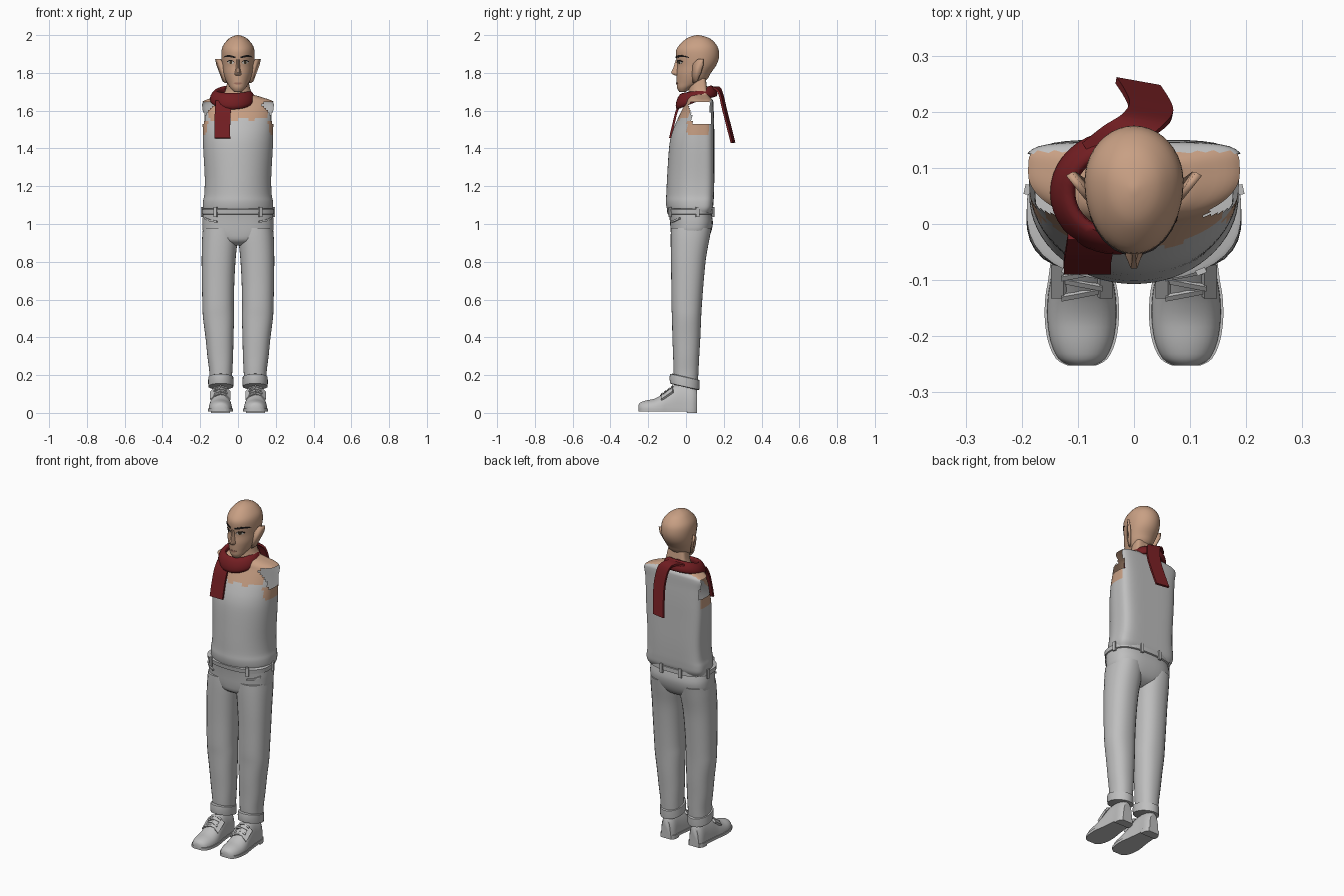
import bpy, bmesh, math
from mathutils import Vector as V

if "Cube" in bpy.data.objects:
    bpy.data.objects.remove(bpy.data.objects["Cube"])


def material(name, rgb):
    m = bpy.data.materials.new(name)
    m.diffuse_color = (*rgb, 1)
    m.use_nodes = True
    m.node_tree.nodes["Principled BSDF"].inputs["Base Color"].default_value = m.diffuse_color
    return m


SKIN = material("skin", (0.58, 0.35, 0.23))
CLOTH = material("grey cloth", (0.52, 0.52, 0.52))
RED = material("scarf red", (0.17, 0.013, 0.016))
BLACK = material("brow black", (0.012, 0.01, 0.01))
WHITE = material("eye white", (0.62, 0.58, 0.52))
IRIS = material("iris brown", (0.06, 0.04, 0.02))
LIP = material("lip", (0.36, 0.17, 0.12))


def finish(name, bm, mats, angle=40, rule=None):
    bmesh.ops.recalc_face_normals(bm, faces=bm.faces)
    for f in bm.faces:
        f.smooth = True
        if rule:
            f.material_index = rule(f.calc_center_median())
    me = bpy.data.meshes.new(name)
    bm.to_mesh(me)
    bm.free()
    me.set_sharp_from_angle(angle=math.radians(angle))
    for m in mats:
        me.materials.append(m)
    ob = bpy.data.objects.new(name, me)
    bpy.context.collection.objects.link(ob)
    return ob


def loft(rings, closed=False, caps=(True, True)):
    bm = bmesh.new()
    rows = [[bm.verts.new(p) for p in r] for r in rings]
    n = len(rows[0])
    pairs = list(zip(rows, rows[1:])) + ([(rows[-1], rows[0])] if closed else [])
    for a, b in pairs:
        for i in range(n):
            j = (i + 1) % n
            bm.faces.new((a[i], a[j], b[j], b[i]))
    if not closed:
        if caps[0]:
            bm.faces.new(rows[0])
        if caps[1]:
            bm.faces.new(rows[-1])
    return bm


def spline(keys, steps):
    """Smooth rows of numbers through the keys (Catmull-Rom)."""
    out = []
    k = [keys[0]] + keys + [keys[-1]]
    for a, b, c, d in zip(k, k[1:], k[2:], k[3:]):
        for s in range(steps):
            t = s / steps
            out.append(tuple(0.5 * (2 * q + (r - p) * t + (2 * p - 5 * q + 4 * r - u) * t * t
                                    + (3 * q - p - 3 * r + u) * t ** 3)
                             for p, q, r, u in zip(a, b, c, d)))
    return out + [tuple(keys[-1])]


def ring(z, cx, rx, yf, yb, mid=0.5, pf=2, pb=2, n=40):
    """Level body section: front and back halves with their own squareness."""
    ym = yf + mid * (yb - yf)
    pts = []
    for i in range(n):
        a = math.tau * i / n
        c, s = math.cos(a), math.sin(a)
        p = pb if s > 0 else pf
        r = (abs(c) ** p + abs(s) ** p) ** (-1 / p)
        pts.append(V((cx + rx * r * c, ym + r * s * ((yb - ym) if s > 0 else (ym - yf)), z)))
    return pts


def ribbon(name, pts, widths, mat, thick=0.012):
    rings = []
    for i, p in enumerate(pts):
        t = V(pts[min(i + 1, len(pts) - 1)]) - V(pts[max(i - 1, 0)])
        w = V(widths[i])
        n = t.cross(w).normalized() * thick / 2
        p = V(p)
        rings.append([p - w - n, p + w - n, p + w + n, p - w + n])
    return finish(name, loft(rings), [mat])


# Head: z, half width, front y, back y
head_rows = spline([(1.70, .022, -.036, .0), (1.72, .04, -.047, .03), (1.745, .056, -.049, .085),
                    (1.77, .068, -.05, .115), (1.80, .077, -.05, .132), (1.84, .084, -.046, .16),
                    (1.88, .088, -.052, .174), (1.92, .087, -.052, .173), (1.95, .076, -.033, .16),
                    (1.98, .05, .0, .13), (1.994, .025, .03, .095), (2.0, .004, .057, .067)], 3)
finish("head", loft([ring(z, 0, rx, f, b, .56) for z, rx, f, b in head_rows]), [SKIN], 60)


def face_y(x, z):
    for a, b in zip(head_rows, head_rows[1:]):
        if a[0] <= z <= b[0]:
            t = (z - a[0]) / (b[0] - a[0])
            rx, f, k = (a[i] + t * (b[i] - a[i]) for i in (1, 2, 3))
            ym = f + .56 * (k - f)
            return ym - (ym - f) * math.sqrt(max(0, 1 - (x / rx) ** 2))
    return 0


def face_plate(name, strip, mat, lift, s=1):
    """Thin painted plate on the face; strip holds x, low z, high z."""
    rings = []
    for x, lo, hi in strip:
        a, b = face_y(x, lo), face_y(x, hi)
        rings.append([V((s * x, a - lift, lo)), V((s * x, b - lift, hi)),
                      V((s * x, b + .003, hi)), V((s * x, a + .003, lo))])
    finish(name, loft(rings), [mat])


for s in (-1, 1):
    face_plate("eyebrow", [(.014, 1.878, 1.886), (.035, 1.882, 1.893), (.055, 1.885, 1.895),
                           (.068, 1.884, 1.890), (.078, 1.880, 1.883)], BLACK, .004, s)
    face_plate("eye_white", [(.02, 1.853, 1.855), (.028, 1.848, 1.862), (.038, 1.846, 1.865),
                             (.048, 1.849, 1.863), (.056, 1.855, 1.858)], WHITE, .002, s)
    face_plate("iris", [(.031, 1.851, 1.860), (.035, 1.847, 1.864), (.041, 1.847, 1.864),
                        (.045, 1.851, 1.860)], IRIS, .003, s)
    face_plate("eyelid", [(.019, 1.854, 1.857), (.028, 1.861, 1.865), (.038, 1.864, 1.869),
                          (.048, 1.862, 1.867), (.058, 1.857, 1.861)], BLACK, .004, s)
    # Pointed ear flaring out and back
    bm = bmesh.new()
    bm.faces.new([bm.verts.new((s * x, y, z)) for x, y, z in [
        (.080, .035, 1.845), (.075, .032, 1.79), (.066, .036, 1.745), (.082, .055, 1.755),
        (.098, .075, 1.80), (.114, .087, 1.84), (.121, .086, 1.873), (.102, .062, 1.872)]])
    finish("ear", bm, [SKIN]).modifiers.new("thick", "SOLIDIFY").thickness = .012
face_plate("mouth", [(-.024, 1.744, 1.746), (-.01, 1.739, 1.750), (0, 1.738, 1.749),
                     (.01, 1.739, 1.750), (.024, 1.744, 1.746)], LIP, .003)

# Nose: z, half width, tip y
nose = [(1.785, .012, -.056), (1.793, .018, -.073), (1.803, .016, -.079),
        (1.83, .010, -.066), (1.87, .008, -.054)]
finish("nose", loft([[V((-w, -.035, z)), V((-w, face_y(w, z) - .003, z)), V((-w * .35, y, z)),
                      V((w * .35, y, z)), V((w, face_y(w, z) - .003, z)), V((w, -.035, z))]
                     for z, w, y in nose]), [SKIN], 50)

# Torso: hollow vest, bare shoulders and neck, open armholes
torso_rows = spline([(1.06, .178, -.092, .130), (1.085, .186, -.102, .142), (1.12, .185, -.107, .146),
                     (1.16, .178, -.104, .148), (1.25, .176, -.100, .150), (1.40, .184, -.090, .150),
                     (1.47, .186, -.078, .150), (1.53, .187, -.056, .149), (1.59, .190, -.028, .147),
                     (1.635, .194, -.006, .146), (1.655, .175, .000, .142), (1.675, .115, .005, .125),
                     (1.695, .072, .012, .115), (1.77, .054, .010, .105)], 4)
bm = loft([ring(z, 0, rx, f, b, .62, 2, 5, 64) for z, rx, f, b in torso_rows], caps=(False, False))
holes = [f for f in bm.faces for c in [f.calc_center_median()]
         if abs(c.x) > .13 and 1.53 < c.z < 1.645 and .02 + .25 * (1.6 - c.z) < c.y < .128]
bmesh.ops.delete(bm, geom=holes, context='FACES')


def bare(c):
    x = abs(c.x)
    neckline = c.y < .05 and x < .155 and c.z > 1.535 + .03 * abs(math.sin(c.x * 32 - 2.4))
    underarm = x > .15 and 1.47 < c.z < 1.54 and .005 < c.y < .125
    shoulder = c.z > 1.642 and c.y < .128 and (x < .13 or c.y > .03)
    return 0 if neckline or underarm or shoulder else 1


finish("torso", bm, [SKIN, CLOTH], 50, bare)

# Trousers: seat, waistband, belt loops, pocket edges
seat = spline([(.885, .05, -.03, .06), (.91, .12, -.07, .105), (.95, .18, -.080, .130),
               (1.0, .188, -.084, .142), (1.04, .186, -.088, .138), (1.08, .18, -.094, .13)], 3)
finish("trouser_seat", loft([ring(z, 0, rx, f, b, .5, 2.5, 2.8) for z, rx, f, b in seat]), [CLOTH])
band = [(1.05, .184, -.092, .138), (1.053, .191, -.098, .144),
        (1.078, .191, -.102, .144), (1.081, .184, -.096, .138)]
finish("waistband", loft([ring(z, 0, rx, f, b, .5, 2.4, 2.8) for z, rx, f, b in band]), [CLOTH])
loop_ring = ring(1.065, 0, .193, -.103, .146, .5, 2.4, 2.8)
for i in (2, 8, 12, 18, 26, 34):
    p = loop_ring[i]
    w = (loop_ring[i + 1] - loop_ring[i - 1]).normalized() * .009
    ribbon("belt_loop", [p - V((0, 0, .028)), p + V((0, 0, .026))], [w, w], CLOTH, .01)

for s in (-1, 1):
    ribbon("pocket_edge", [(s * .11, -.073, 1.012), (s * .145, -.056, 1.018), (s * .172, -.03, 1.03)],
           [(0, 0, .005)] * 3, CLOTH, .016)
    # Trouser leg: z, centre x, half width, front y, back y
    leg = spline([(.15, .091, .058, -.062, .062), (.22, .091, .061, -.066, .066),
                  (.30, .094, .068, -.068, .070), (.40, .098, .074, -.072, .076),
                  (.50, .103, .082, -.074, .080), (.57, .105, .083, -.077, .084),
                  (.70, .105, .086, -.078, .094), (.82, .102, .090, -.080, .106),
                  (.92, .096, .094, -.081, .124), (.98, .095, .090, -.080, .135)], 4)
    finish("trouser_leg", loft([ring(z, s * cx, rx, f, b, .5, 2.3, 2.3, 28)
                                for z, cx, rx, f, b in leg]), [CLOTH])
    # Rolled cuff, lower at the back
    cuff = [(.135, .056, -.07, .06), (.138, .066, -.084, .07), (.165, .067, -.088, .072),
            (.188, .066, -.084, .072), (.192, .056, -.07, .06)]
    rings = [ring(z, s * .091, rx, f, b, n=28) for z, rx, f, b in cuff]
    for p in [p for r in rings for p in r]:
        p.z -= .22 * p.y
    finish("trouser_cuff", loft(rings), [CLOTH])

    # Shoe: y, half width, height
    shoe = spline([(-.252, .022, .042), (-.24, .042, .056), (-.21, .056, .066), (-.17, .062, .074),
                   (-.13, .061, .094), (-.10, .056, .118), (-.06, .051, .145), (-.01, .046, .15),
                   (.035, .044, .14), (.058, .030, .12)], 3)
    rings = []
    for y, w, h in shoe:
        arc = [math.pi * i / 16 for i in range(17)]
        rings.append([V((s * .093 + w * math.cos(a), y, .015 + (h - .015) * math.sin(a) ** .8))
                      for a in arc])
    finish("shoe_upper", loft(rings), [CLOTH], 50)
    # Sole and heel
    for name, lo, hi, y0 in (("shoe_sole", .008, .024, -1), ("shoe_heel", 0, .022, -.005)):
        rows = [(y, w) for y, w, h in shoe if y > y0]
        finish(name, loft([[V((s * .093 + q * (w + .004), y, z)) for q, z in
                            ((-1, lo), (1, lo), (1, hi), (-1, hi))] for y, w in rows]), [CLOTH])
    # Laces and eyelet flaps
    for i in range(4):
        y, z, d = -.125 + .018 * i, .102 + .013 * i, .007 * (-1) ** i
        ribbon("shoe_lace", [(s * .093 - .036, y - d, z - .012), (s * .093, y, z),
                             (s * .093 + .036, y + d, z - .012)], [(0, .004, .003)] * 3, CLOTH, .008)
    for q in (-1, 1):
        ribbon("lace_flap", [(s * .093 + q * .040, y, z) for y, z in
                             ((-.13, .078), (-.10, .099), (-.07, .12))],
               [(.011, 0, -q * .010)] * 3, CLOTH, .012)

# Scarf: tilted flattened loop, front low
rings = []
for i in range(40):
    a = math.tau * i / 40
    c, s = math.cos(a), math.sin(a)
    half = .030 + .013 * max(0, -s)
    centre = V((-.03 + .097 * c, .056 + .088 * s, 1.677 + .027 * s))
    out = V((c, s, 0))
    rings.append([centre + out * (.019 * math.cos(b) - .012 * math.sin(b)) + V((0, 0, half * math.sin(b)))
                  for b in (math.tau * k / 12 for k in range(12))])
finish("scarf_loop", loft(rings, closed=True), [RED], 60)

# Scarf tails
front = spline([(-.076, -.022, 1.65), (-.08, -.048, 1.60), (-.083, -.066, 1.53), (-.083, -.084, 1.455)], 4)
ribbon("scarf_front_tail", front, [(.042, 0, 0)] * len(front), RED)
back = spline([(-.07, .115, 1.715), (-.025, .155, 1.722), (.015, .182, 1.695), (.03, .203, 1.61),
               (.022, .226, 1.52), (.007, .249, 1.43)], 4)
ribbon("scarf_back_tail", back,
       [V((.022, -.03, 0)).lerp(V((.039, -.007, 0)), min(1, i / 8)) for i in range(len(back))], RED)
